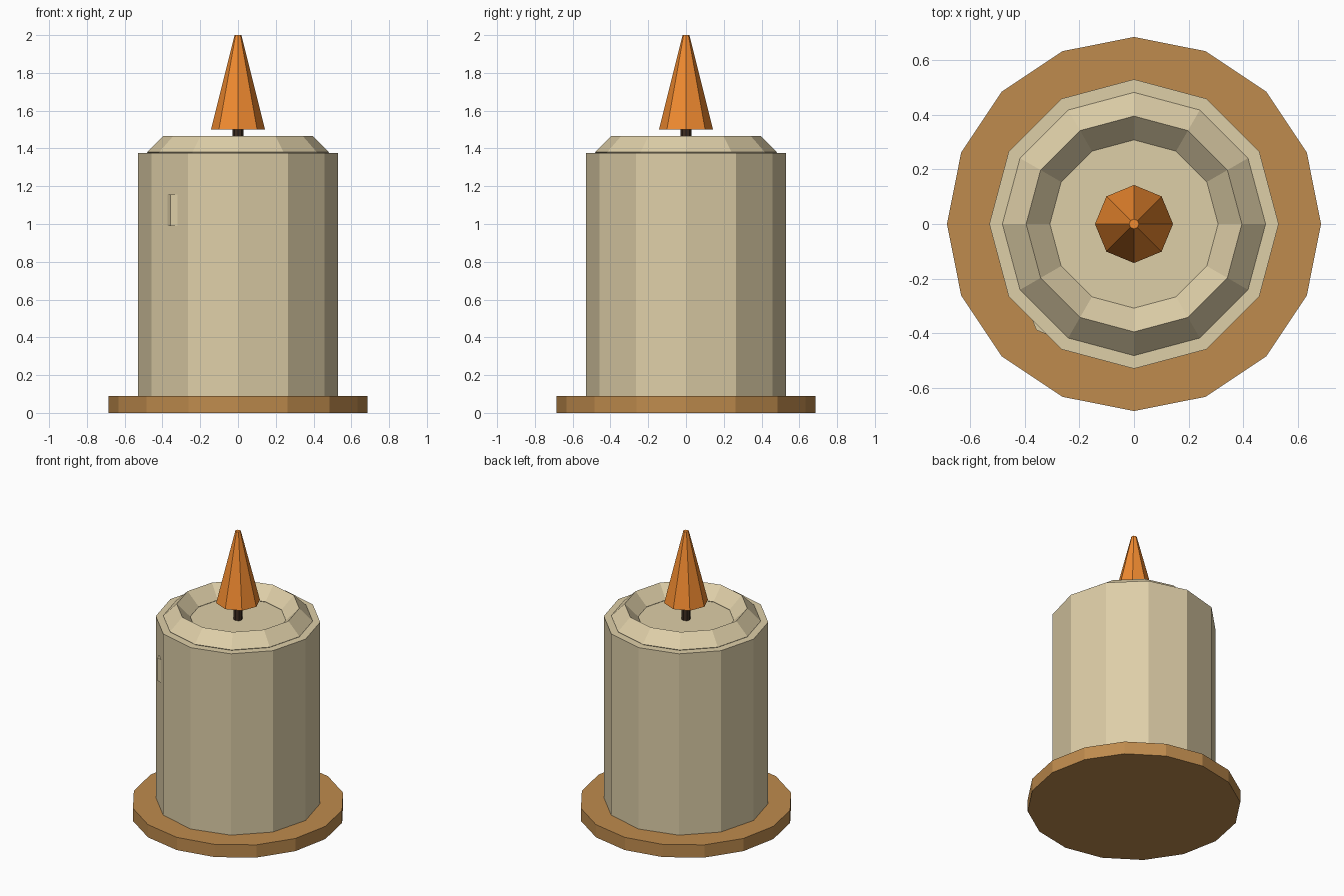
import bpy

if "Cube" in bpy.data.objects:
    bpy.data.objects.remove(bpy.data.objects["Cube"])


def material(name, rgb):
    m = bpy.data.materials.new(name)
    m.diffuse_color = (*rgb, 1)
    m.use_nodes = True
    m.node_tree.nodes["Principled BSDF"].inputs["Base Color"].default_value = m.diffuse_color
    return m


WAX = material("wax_cream", (0.73, 0.62, 0.39))
DISH = material("dish_brown", (0.52, 0.26, 0.075))
WICK = material("wick_dark", (0.05, 0.027, 0.015))
FLAME = material("flame_orange", (0.89, 0.26, 0.03))


def finish(name, mat):
    ob = bpy.context.object
    ob.name = name
    ob.data.materials.append(mat)
    return ob


def frustum(name, sides, r_bottom, r_top, z0, z1, mat, x=0, y=0):
    bpy.ops.mesh.primitive_cone_add(
        vertices=sides, radius1=r_bottom, radius2=r_top, depth=z1 - z0,
        location=(x, y, (z0 + z1) / 2))
    return finish(name, mat)


# Dish under the candle
frustum("dish", 16, 0.685, 0.685, 0, 0.09, DISH)

# Wax body
frustum("candle_body", 12, 0.53, 0.53, 0.09, 1.375, WAX)

# Raised wax rim, diamond cross-section
bpy.ops.mesh.primitive_torus_add(
    major_segments=12, minor_segments=4, major_radius=0.395,
    minor_radius=0.087, location=(0, 0, 1.38))
finish("wax_rim", WAX)

# Wax drip half sunk in the front left side
frustum("wax_drip", 8, 0.06, 0.06, 0.99, 1.155, WAX, -0.315, -0.346)

# Wick and flame
frustum("wick", 8, 0.028, 0.028, 1.37, 1.52, WICK)
frustum("flame", 8, 0.143, 0.018, 1.5, 2.0, FLAME)
